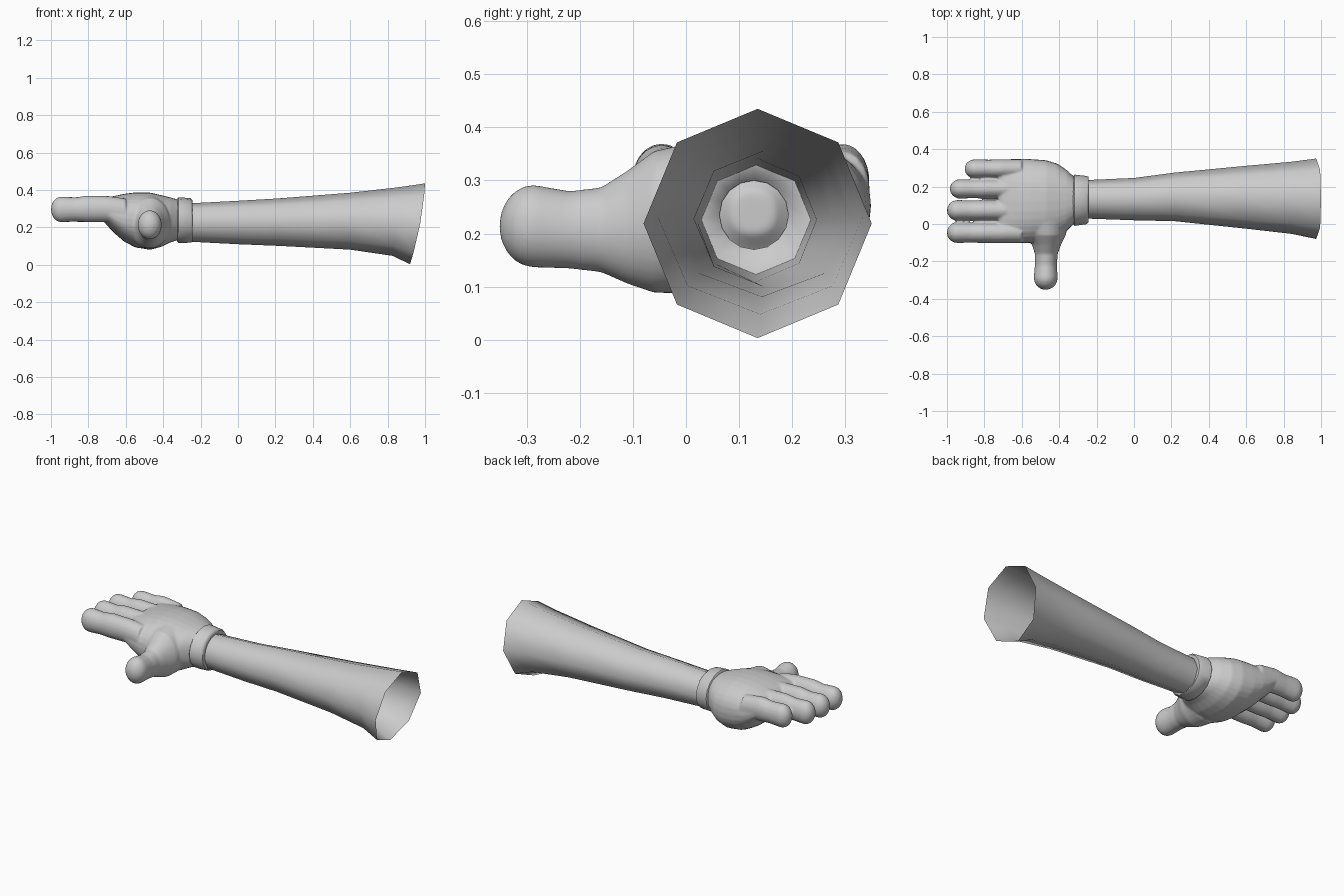
import bpy, bmesh, math
from mathutils import Vector

cube = bpy.data.objects.get("Cube")
if cube:
    bpy.data.objects.remove(cube)

grey = bpy.data.materials.new("plain grey")
grey.use_nodes = True
grey.diffuse_color = (0.6, 0.6, 0.6, 1)
grey.node_tree.nodes["Principled BSDF"].inputs["Base Color"].default_value = (0.6, 0.6, 0.6, 1)


def spow(v, p):
    return math.copysign(abs(v) ** p, v)


def add_loft(bm, rings, sides=32, axis="x", power=1.0, caps=True):
    """Skin rings of (position, across centre, z centre, across radius, z radius, tilt)."""
    loops = []
    for pos, c, cz, r, rz, *tilt in rings:
        lean = tilt[0] if tilt else 0
        loop = []
        for i in range(sides):
            a = 2 * math.pi * i / sides
            u, v = spow(math.cos(a), power), spow(math.sin(a), power)
            along = pos + lean * (v + 0.35 * (1 - v * v))
            p = Vector((along, c + r * u, cz + rz * v))
            if axis == "y":
                p.x, p.y = p.y, p.x
            loop.append(bm.verts.new(p))
        loops.append(loop)
    faces = []
    for a, b in zip(loops, loops[1:]):
        for i in range(sides):
            j = (i + 1) % sides
            faces.append(bm.faces.new((a[i], a[j], b[j], b[i])))
    if caps:
        faces += [bm.faces.new(loops[0]), bm.faces.new(loops[-1])]
    bmesh.ops.recalc_face_normals(bm, faces=faces)


def rounded_end(tip, c, cz, r, rz, length, steps=6):
    """Rings of a dome from its tip (at tip) to full width (at tip + length)."""
    out = []
    for k in range(steps):
        a = math.radians(4 + 86 * k / (steps - 1))
        out.append((tip + length * (1 - math.cos(a)), c, cz, r * math.sin(a), rz * math.sin(a)))
    return out


def finish(name, bm, angle=None):
    me = bpy.data.meshes.new(name)
    bm.to_mesh(me)
    bm.free()
    ob = bpy.data.objects.new(name, me)
    bpy.context.collection.objects.link(ob)
    me.materials.append(grey)
    for p in me.polygons:
        p.use_smooth = True
    if angle:
        bpy.ops.object.select_all(action="DESELECT")
        ob.select_set(True)
        bpy.context.view_layer.objects.active = ob
        bpy.ops.object.shade_smooth_by_angle(angle=math.radians(angle))
    return ob


# Sleeve: open eight-sided tube that flares to a slanted mouth
bm = bmesh.new()
add_loft(bm, [
    (-0.25, 0.132, 0.226, 0.103, 0.103),
    (0.0, 0.133, 0.226, 0.113, 0.116),
    (0.22, 0.145, 0.228, 0.13, 0.127),
    (0.6, 0.143, 0.233, 0.168, 0.152),
    (0.84, 0.14, 0.231, 0.193, 0.183, 0.015),
    (0.96, 0.135, 0.219, 0.215, 0.216, 0.04),
], sides=8, caps=False)
finish("sleeve", bm, 60)

# Cuff: thick ring, with an inward flange around the wrist
bm = bmesh.new()
add_loft(bm, [
    (-0.315, 0.127, 0.238, 0.065, 0.065),
    (-0.325, 0.127, 0.238, 0.128, 0.114),
    (-0.318, 0.127, 0.239, 0.137, 0.122),
    (-0.255, 0.128, 0.237, 0.129, 0.119),
    (-0.243, 0.13, 0.234, 0.122, 0.112),
    (-0.243, 0.13, 0.228, 0.1, 0.1),
    (-0.275, 0.128, 0.235, 0.065, 0.065),
], sides=16, caps=False)
finish("cuff", bm, 50)

# Hand: palm, thumb and fingers fused into one soft surface
bm = bmesh.new()
add_loft(bm, [
    (-0.725, 0.123, 0.292, 0.205, 0.05),
    (-0.7, 0.123, 0.285, 0.222, 0.075),
    (-0.66, 0.123, 0.268, 0.224, 0.1),
    (-0.61, 0.123, 0.252, 0.226, 0.127),
    (-0.55, 0.123, 0.24, 0.224, 0.147),
    (-0.47, 0.123, 0.233, 0.218, 0.153),
    (-0.41, 0.123, 0.234, 0.2, 0.138),
    (-0.36, 0.126, 0.24, 0.163, 0.12),
    (-0.32, 0.127, 0.24, 0.125, 0.108),
    (-0.29, 0.127, 0.24, 0.07, 0.068),
    (-0.265, 0.127, 0.24, 0.04, 0.04),
], power=0.86)
# Thumb, widening into the palm
add_loft(bm, rounded_end(-0.352, -0.472, 0.214, 0.064, 0.078, 0.065) + [
    (-0.22, -0.471, 0.207, 0.059, 0.073),
    (-0.16, -0.469, 0.207, 0.061, 0.08),
    (-0.11, -0.468, 0.212, 0.078, 0.107),
    (-0.06, -0.47, 0.222, 0.105, 0.134),
    (0.02, -0.48, 0.23, 0.13, 0.143),
], axis="y")
# Four fingers with a slight pinch behind each tip
for tip, y, r in [(-0.906, 0.295, 0.051), (-0.985, 0.188, 0.052),
                  (-1.0, 0.073, 0.055), (-1.0, -0.046, 0.056)]:
    add_loft(bm, rounded_end(tip, y, 0.296, r, 0.069, 0.055) + [
        (tip + 0.13, y, 0.296, r * 0.96, 0.064),
        (tip + 0.19, y, 0.299, r, 0.071),
        (-0.69, y, 0.298, r, 0.069),
        (-0.6, y, 0.285, r, 0.07),
    ], sides=20)
hand = finish("hand", bm)
fuse = hand.modifiers.new("fuse", "REMESH")
fuse.mode = "VOXEL"
fuse.voxel_size = 0.006
fuse.use_smooth_shade = True
soften = hand.modifiers.new("soften", "SMOOTH")
soften.factor = 0.5
soften.iterations = 8
